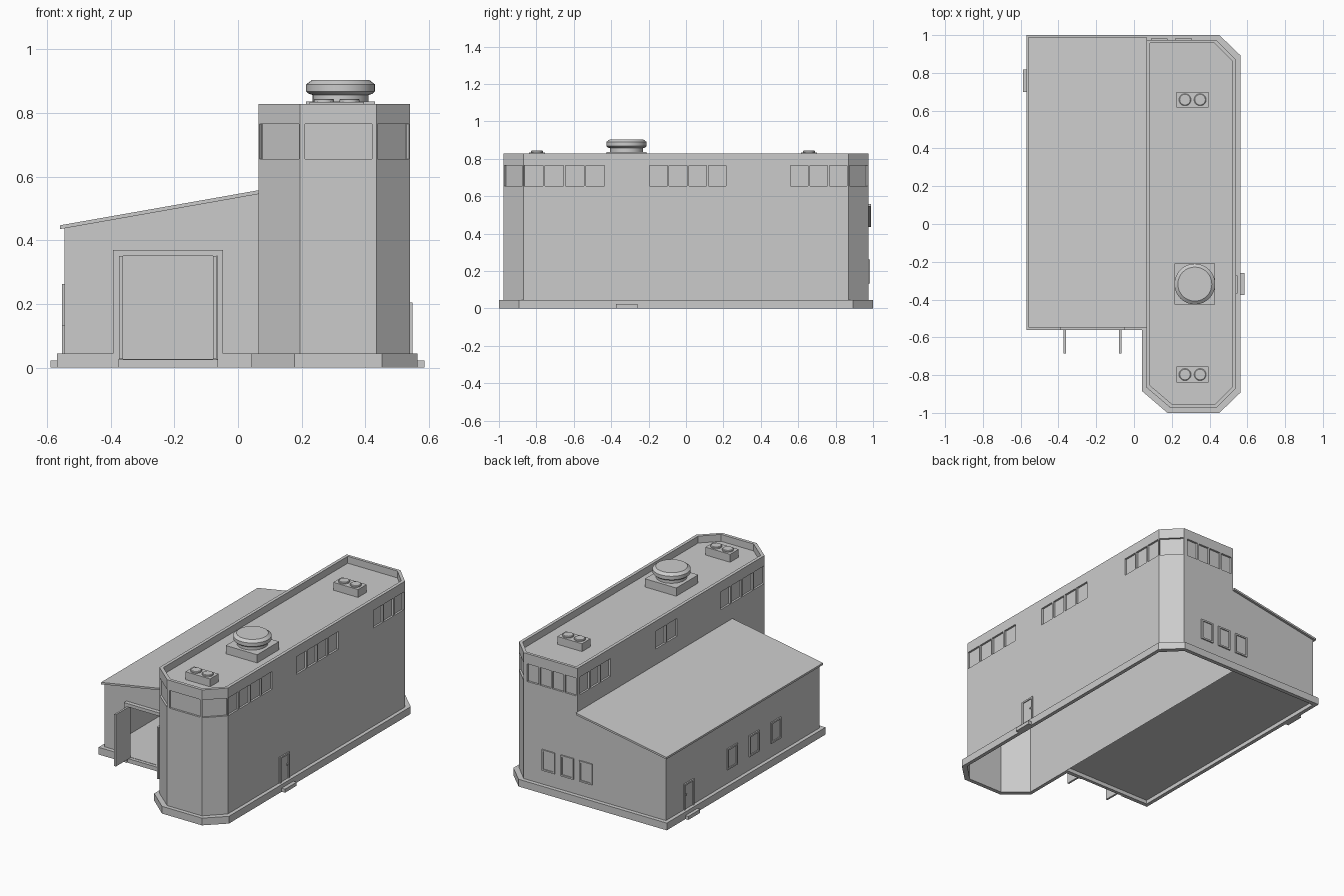
import bpy, bmesh, math
from mathutils import Vector as V

if "Cube" in bpy.data.objects:
    bpy.data.objects.remove(bpy.data.objects["Cube"])


def finish(name, bm, merge=True):
    if merge:
        bmesh.ops.remove_doubles(bm, verts=bm.verts, dist=1e-5)
    me = bpy.data.meshes.new(name)
    bm.to_mesh(me)
    bm.free()
    ob = bpy.data.objects.new(name, me)
    bpy.context.collection.objects.link(ob)
    return ob


def face(bm, pts):
    return bm.faces.new([bm.verts.new(p) for p in pts])


def add_box(bm, lo, hi):
    r = bmesh.ops.create_cube(bm, size=1)
    for v in r['verts']:
        v.co = V([(lo[i] + hi[i]) / 2 + v.co[i] * (hi[i] - lo[i]) for i in range(3)])


def box(name, lo, hi):
    bm = bmesh.new()
    add_box(bm, lo, hi)
    return finish(name, bm)


def wall(bm, p, q, z0, z1, holes=(), depth=0.012):
    """Wall p->q (outside on the right) with recessed panes; depth None = open hole."""
    d = V((q[0] - p[0], q[1] - p[1], 0))
    L = d.length
    d.normalize()
    n = V((d.y, -d.x, 0))
    at = lambda u, z, k=0: V((p[0], p[1], 0)) + d * u + V((0, 0, z)) - n * k
    us = sorted({0, L, *[h[0] for h in holes], *[h[1] for h in holes]})
    zs = sorted({z0, z1, *[h[2] for h in holes], *[h[3] for h in holes]})
    for a, b in zip(us, us[1:]):
        for c, e in zip(zs, zs[1:]):
            if not any(h[0] < (a + b) / 2 < h[1] and h[2] < (c + e) / 2 < h[3] for h in holes):
                face(bm, [at(a, c), at(b, c), at(b, e), at(a, e)])
    if depth:
        for a, b, c, e in holes:
            r = [(a, c), (b, c), (b, e), (a, e)]
            face(bm, [at(*s, depth) for s in r])
            for s, t in zip(r, r[1:] + r[:1]):
                face(bm, [at(*s), at(*t), at(*t, depth), at(*s, depth)])


def panes(start, end, count, gap=0.01):
    w = (end - start) / count
    return [(start + i * w + gap / 2, start + (i + 1) * w - gap / 2, 0.655, 0.765)
            for i in range(count)]


def framed(name, axis, plane, sign, c, z0, z1, w, knob=False):
    """Raised frame with a thinner panel, on a wall facing along the given axis."""
    bm = bmesh.new()
    f = 0.01

    def slab(a, b, c0, c1, t):
        s = sorted((plane, plane + sign * t))
        if axis == 'x':
            add_box(bm, (s[0], a, c0), (s[1], b, c1))
        else:
            add_box(bm, (a, s[0], c0), (b, s[1], c1))
    a, b = c - w / 2, c + w / 2
    slab(a, a + f, z0, z1, 0.008)
    slab(b - f, b, z0, z1, 0.008)
    slab(a + f, b - f, z1 - f, z1, 0.008)
    if knob:
        slab(b - 0.025, b - 0.016, z0 + 0.085, z0 + 0.095, 0.008)
    else:
        slab(a + f, b - f, z0, z0 + f, 0.008)
    slab(a + f, b - f, z0, z1 - f, 0.002)
    return finish(name, bm, False)


def lathe(name, profile, x, y, n=32):
    bm = bmesh.new()
    rings = [[bm.verts.new((x + r * math.cos(2 * math.pi * i / n),
                            y + r * math.sin(2 * math.pi * i / n), z)) for i in range(n)]
             for r, z in profile]
    for a, b in zip(rings, rings[1:]):
        for i in range(n):
            j = (i + 1) % n
            bm.faces.new([a[i], a[j], b[j], b[i]])
    bm.faces.new(rings[-1])
    ob = finish(name, bm, False)
    bpy.context.view_layer.objects.active = ob
    ob.select_set(True)
    bpy.ops.object.shade_smooth_by_angle(angle=math.radians(25))
    ob.select_set(False)


# Tall tower: walls with recessed window rows, parapet and sunken roof
TOP, DECK = 0.828, 0.785
foot = [(0.065, -0.865), (0.195, -0.975), (0.435, -0.975), (0.54, -0.87),
        (0.54, 0.87), (0.435, 0.975), (0.065, 0.975)]
inner = [(0.085, -0.855), (0.203, -0.955), (0.427, -0.955), (0.52, -0.862),
         (0.52, 0.862), (0.427, 0.957), (0.085, 0.957)]
rows = [
    [(0.004, 0.166, 0.655, 0.765)],
    [(0.015, 0.225, 0.655, 0.765)],
    [(0.004, 0.144, 0.655, 0.765)],
    panes(0.0, 0.44, 4) + panes(0.67, 1.09, 4) + panes(1.425, 1.735, 3),
    [(0.004, 0.144, 0.655, 0.765)],
    panes(0.02, 0.365, 4),
    panes(0.02, 0.33, 3) + panes(0.765, 0.985, 2) + panes(1.40, 1.84, 4),
]
bm = bmesh.new()
for i, holes in enumerate(rows):
    j = (i + 1) % len(foot)
    p, q, a, b = foot[i], foot[j], inner[i], inner[j]
    wall(bm, p, q, 0, TOP, holes)
    face(bm, [(*p, TOP), (*q, TOP), (*b, TOP), (*a, TOP)])
    face(bm, [(*a, TOP), (*b, TOP), (*b, DECK), (*a, DECK)])
face(bm, [(*p, DECK) for p in inner])
finish("tower", bm)

# Low hall: walls up to the sloping roof, with an open gateway
X0, X1, Y0, Y1 = -0.545, 0.065, -0.535, 0.975


def slope(x):
    return 0.447 + (x + 0.558) * 0.11 / 0.623


bm = bmesh.new()
wall(bm, (X0, Y0), (X1, Y0), 0, 0.4, [(0.172, 0.48, 0.0, 0.35)], None)
wall(bm, (X1, Y1), (X0, Y1), 0, 0.4)
wall(bm, (X0, Y1), (X0, Y0), 0, 0.4)
for v in bm.verts:
    if v.co.z > 0.39:
        v.co.z = slope(v.co.x) - 0.006
finish("hall_walls", bm)
box("hall_floor", (X0, Y0, 0.024), (X1, Y1, 0.028))

# Sloping roof slab
roof = box("hall_roof", (-0.558, -0.549, 0), (X1, 0.99, 1))
for v in roof.data.vertices:
    v.co.z = slope(v.co.x) - (0.012 if v.co.z < 0.5 else 0)

# Plinth running round both volumes, broken at the gateway
pout = [(-0.393, -0.56), (-0.568, -0.56), (-0.568, 1), (0.452, 1), (0.563, 0.893), (0.563, -0.893),
        (0.452, -1), (0.177, -1), (0.043, -0.885), (0.043, -0.56), (-0.047, -0.56)]
pin = [(-0.393, Y0), (X0, Y0), (X0, Y1)] + foot[5:3:-1] + foot[3::-1] + [(X1, Y0), (-0.047, Y0)]
H = 0.045
bm = bmesh.new()
for i in range(len(pout) - 1):
    a, b, c, d = pout[i], pout[i + 1], pin[i + 1], pin[i]
    face(bm, [(*a, H), (*b, H), (*b, 0), (*a, 0)])
    face(bm, [(*d, H), (*c, H), (*b, H), (*a, H)])
    face(bm, [(*a, 0), (*b, 0), (*c, 0), (*d, 0)])
finish("plinth", bm)

# Gateway frame and two open door leaves
bm = bmesh.new()
add_box(bm, (-0.393, -0.56, 0), (-0.373, Y0, 0.37))
add_box(bm, (-0.065, -0.56, 0), (-0.047, Y0, 0.37))
add_box(bm, (-0.373, -0.56, 0.35), (-0.065, Y0, 0.37))
add_box(bm, (-0.373, -0.555, 0), (-0.065, Y0, 0.026))
finish("gateway_frame", bm, False)
for side, x in (("left", -0.373), ("right", -0.079)):
    box("gate_leaf_" + side, (x, -0.685, 0.028), (x + 0.012, -0.54, 0.35))

# Hall windows, side doors and their steps
for i in range(3):
    framed(f"back_window_{i}", 'y', Y1, 1, 0.262 - 0.129 * i, 0.132, 0.262, 0.088)
    framed(f"side_window_{i}", 'x', X0, -1, 0.328 - 0.215 * i, 0.132, 0.262, 0.098)
framed("left_door", 'x', X0, -1, 0.755, H, 0.205, 0.095, True)
framed("right_door", 'x', 0.54, 1, -0.32, H, 0.205, 0.095, True)
box("left_step", (-0.588, 0.7, 0), (-0.56, 0.817, 0.022))
box("right_step", (0.555, -0.375, 0), (0.586, -0.26, 0.022))

# Large round roof vent on a square base
CX, CY = 0.322, -0.318
box("vent_base", (CX - 0.108, CY - 0.108, DECK), (CX + 0.108, CY + 0.108, 0.836))
lathe("roof_vent", [(0.088, 0.836), (0.088, 0.856), (0.1, 0.86), (0.108, 0.867),
                    (0.108, 0.889), (0.09, 0.903)], CX, CY)

# Small roof units, each with two round fans
for k, y in enumerate((0.658, -0.797)):
    box(f"roof_unit_{k}", (0.225, y - 0.042, DECK), (0.395, y + 0.042, 0.834))
    for s in (-1, 1):
        lathe(f"fan_{k}_{s}", [(0.032, 0.834), (0.032, 0.841), (0.028, 0.844)], 0.31 + s * 0.04, y, 20)
